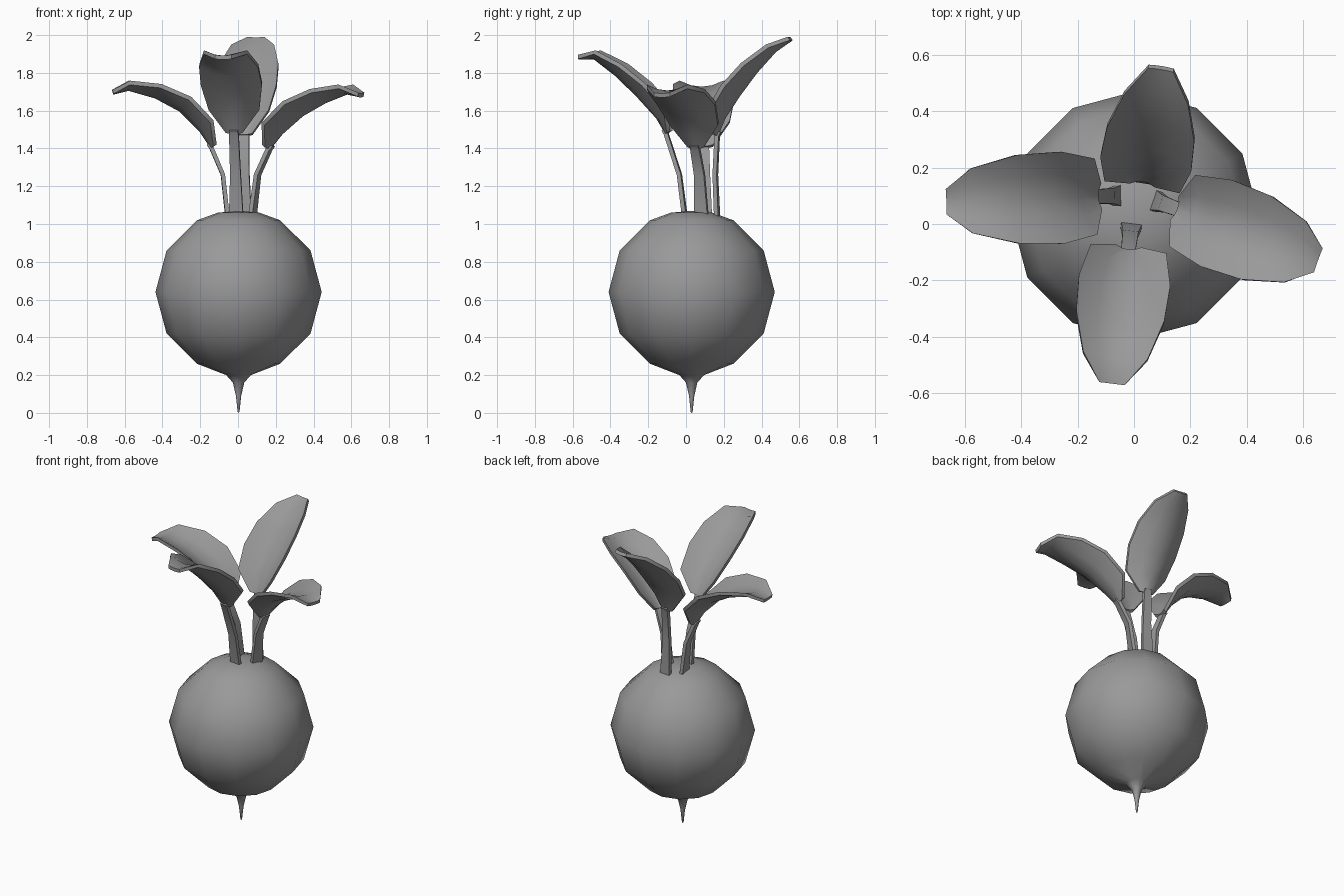
import bpy, bmesh, math
from mathutils import Vector

if "Cube" in bpy.data.objects:
    bpy.data.objects.remove(bpy.data.objects["Cube"])

grey = bpy.data.materials.new("mid_grey")
grey.diffuse_color = (0.32, 0.32, 0.32, 1)
grey.use_nodes = True
grey.node_tree.nodes["Principled BSDF"].inputs["Base Color"].default_value = grey.diffuse_color

def finish(name, bm, smooth_angle):
    bmesh.ops.remove_doubles(bm, verts=bm.verts, dist=1e-5)
    bmesh.ops.recalc_face_normals(bm, faces=bm.faces)
    me = bpy.data.meshes.new(name)
    bm.to_mesh(me)
    bm.free()
    me.materials.append(grey)
    ob = bpy.data.objects.new(name, me)
    bpy.context.collection.objects.link(ob)
    bpy.ops.object.select_all(action='DESELECT')
    ob.select_set(True)
    bpy.context.view_layer.objects.active = ob
    bpy.ops.object.shade_smooth_by_angle(angle=math.radians(smooth_angle))
    return ob

def lathe(name, profile, centre, n=12):
    bm = bmesh.new()
    vs = [bm.verts.new((centre[0] + r, centre[1], z)) for r, z in profile]
    es = [bm.edges.new(p) for p in zip(vs, vs[1:])]
    bmesh.ops.spin(bm, geom=vs + es, cent=(*centre, 0), axis=(0, 0, 1),
                   angle=math.tau, steps=n)
    return finish(name, bm, 50)

def blade(name, base, angle, path, widths, lifts, low, high, across):
    """Slab along path (distance, height); edges raised by lifts, low/high = faces."""
    a = math.radians(angle)
    out = Vector((math.cos(a), math.sin(a), 0))
    side = Vector((-math.sin(a), math.cos(a), 0))
    up = Vector((0, 0, 1))
    bm = bmesh.new()
    rings = []
    for i, (d, z) in enumerate(path):
        p, q = path[max(i - 1, 0)], path[min(i + 1, len(path) - 1)]
        t = Vector((q[0] - p[0], q[1] - p[1])).normalized()
        normal = out * -t.y + up * t.x
        mid = Vector((*base, 0)) + out * d + up * z
        steps = [2 * k / across - 1 for k in range(across + 1)]
        loop = [(s, low) for s in steps] + [(s, high) for s in reversed(steps)]
        rings.append([bm.verts.new(mid + side * s * widths[i] + normal * (lifts[i] * s * s + h))
                      for s, h in loop])
    n = len(rings[0])
    for r, q in zip(rings, rings[1:]):
        for k in range(n):
            j = (k + 1) % n
            bm.faces.new((r[k], r[j], q[j], q[k]))
    # end caps as quads between lower and upper faces
    for r in (rings[0], rings[-1]):
        for k in range(across):
            bm.faces.new((r[k], r[k + 1], r[n - 2 - k], r[n - 1 - k]))
    return finish(name, bm, 40)

# Round bulb with a thin tap root
lathe("bulb", [(0, 1.07), (0.11, 1.06), (0.22, 1.02), (0.381, 0.86), (0.44, 0.64),
               (0.381, 0.42), (0.22, 0.26), (0.065, 0.2), (0.03, 0.16),
               (0.014, 0.09), (0.005, 0.005), (0, 0)], (0.003, 0.03))

# Leaves: base, heading, stem knee, midrib points
leaves = {
    "right": ((0.08, 0.08), -20, (0.03, 1.26),
              [(0.095, 1.395), (0.16, 1.47), (0.28, 1.57), (0.41, 1.64), (0.53, 1.685), (0.605, 1.67)]),
    "left": ((-0.06, 0.10), 182, (0.025, 1.26),
             [(0.085, 1.40), (0.145, 1.49), (0.25, 1.595), (0.38, 1.665), (0.52, 1.705), (0.60, 1.685)]),
    "front": ((-0.01, -0.01), -97, (0.03, 1.26),
              [(0.10, 1.475), (0.15, 1.56), (0.26, 1.68), (0.37, 1.785), (0.48, 1.87), (0.56, 1.87)]),
    "back": ((0.035, 0.17), 81, (-0.01, 1.26),
             [(0.0, 1.465), (0.04, 1.56), (0.12, 1.68), (0.21, 1.80), (0.31, 1.91), (0.395, 1.97)]),
}
for name, (base, heading, knee, rib) in leaves.items():
    blade("leaf_" + name, base, heading, rib,
          [0.045, 0.135, 0.163, 0.157, 0.115, 0.045],
          [0.015, 0.07, 0.075, 0.06, 0.032, 0.004], 0, 0.022, 4)
    end = tuple(0.75 * p + 0.25 * q for p, q in zip(rib[0], rib[1]))
    blade("stem_" + name, base, heading, [(0, 1.03), knee, rib[0], end],
          [0.038, 0.028, 0.025, 0.022], [0, 0, 0, 0], -0.006, 0.016, 1)
